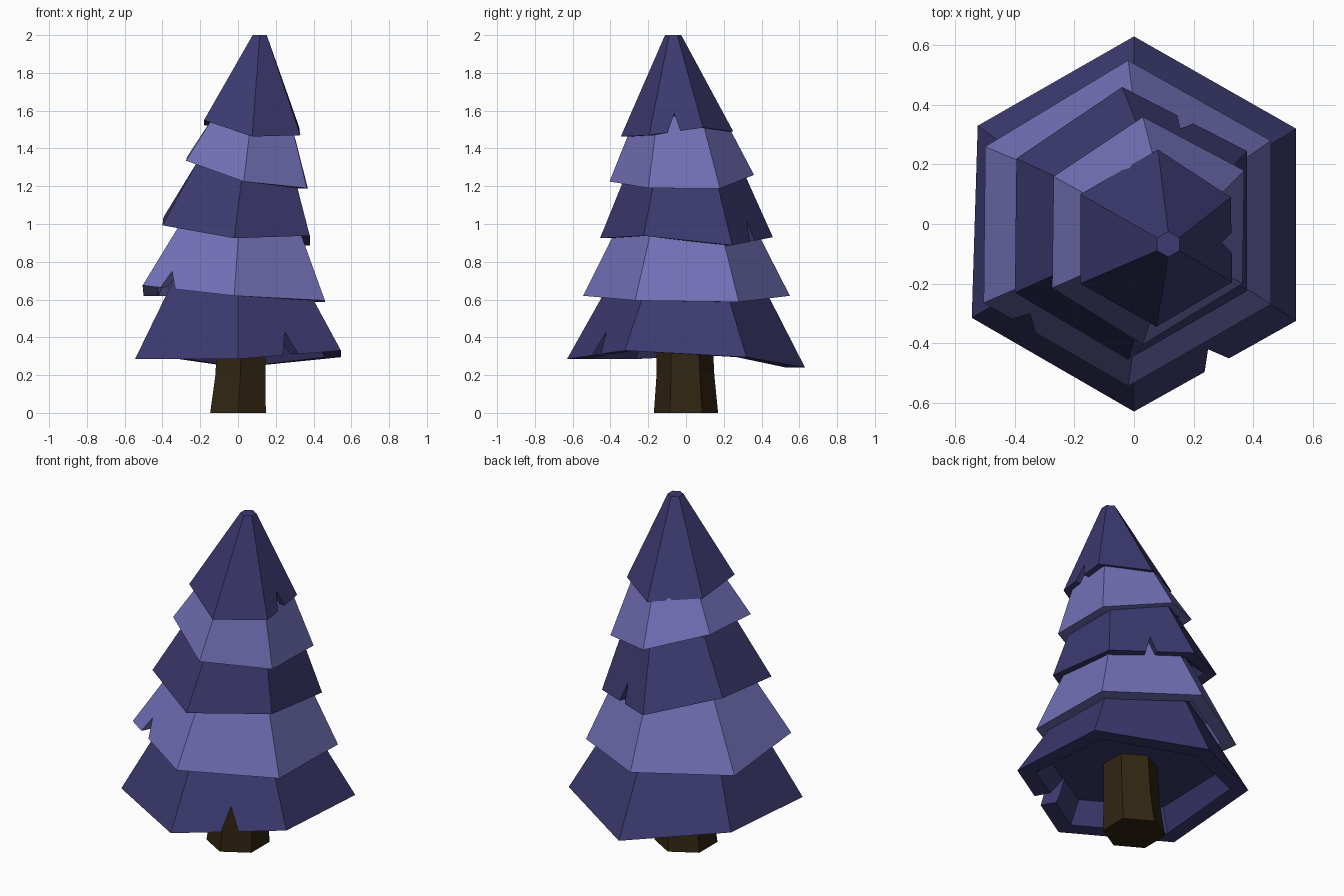
import bpy, bmesh, math
from mathutils import Vector

if "Cube" in bpy.data.objects:
    bpy.data.objects.remove(bpy.data.objects["Cube"])


def material(name, rgb):
    m = bpy.data.materials.new(name)
    m.diffuse_color = (*rgb, 1)
    m.use_nodes = True
    m.node_tree.nodes["Principled BSDF"].inputs["Base Color"].default_value = m.diffuse_color
    return m


DARK = material("dark indigo foliage", (0.045, 0.042, 0.16))
LIGHT = material("light violet foliage", (0.168, 0.162, 0.47))
BARK = material("brown bark", (0.030, 0.019, 0.006))


def hexagon(cx, cy, z, r):
    """Six points clockwise from +y."""
    return [Vector((cx + r * math.sin(i * math.pi / 3),
                    cy + r * math.cos(i * math.pi / 3), z)) for i in range(6)]


def loft(name, rings, mat):
    """Closed flat-shaded solid through a list of rings."""
    bm = bmesh.new()
    loops = [[bm.verts.new(p) for p in ring] for ring in rings]
    for a, b in zip(loops, loops[1:]):
        n = len(a)
        for i in range(n):
            j = (i + 1) % n
            bm.faces.new((a[i], a[j], b[j], b[i]))
    bm.faces.new(loops[0])
    bm.faces.new(loops[-1])
    bmesh.ops.recalc_face_normals(bm, faces=bm.faces)
    me = bpy.data.meshes.new(name)
    bm.to_mesh(me)
    bm.free()
    ob = bpy.data.objects.new(name, me)
    bpy.context.collection.objects.link(ob)
    me.materials.append(mat)
    return ob


def cut_notch(ob, x, y, z, angle, half, height):
    """Cut a triangular nick into the rim, facing outward along angle."""
    out = Vector((math.cos(angle), math.sin(angle), 0))
    side = Vector((-out.y, out.x, 0))
    up = Vector((0, 0, 1))
    c = Vector((x, y, z))
    slope = half / height
    low = 0.12
    tri = [c + up * height, c + side * (half + slope * low) - up * low,
           c - side * (half + slope * low) - up * low]
    cutter = loft("notch_cutter", [[p + out * 0.1 for p in tri],
                                   [p - out * 0.16 for p in tri]],
                  ob.data.materials[0])
    cutter.hide_render = True
    mod = ob.modifiers.new("notch", 'BOOLEAN')
    mod.operation = 'DIFFERENCE'
    mod.solver = 'EXACT'
    mod.object = cutter
    bpy.context.view_layer.objects.active = ob
    bpy.ops.object.modifier_apply(modifier=mod.name)
    bpy.data.objects.remove(cutter)


def tier(name, rim, top, mat, notch=None):
    """Hollow hexagonal skirt: ceiling, inner wall, rim, outer wall, cap."""
    rim = [Vector(p) for p in rim]
    upper = hexagon(*top)
    mid = sum(rim, Vector()) / 6

    def shrink(points, centre, k):
        return [Vector((centre.x + (p.x - centre.x) * k,
                        centre.y + (p.y - centre.y) * k, p.z)) for p in points]

    inner = shrink(rim, mid, 0.84)
    t = 0.12 / (top[2] - mid.z)
    roof = [a.lerp(b, t) for a, b in zip(rim, upper)]
    roof = shrink(roof, sum(roof, Vector()) / 6, 0.82)
    for p in roof:
        p.z = mid.z + 0.12
    ob = loft(name, [roof, inner, rim, upper], mat)
    if notch:
        cut_notch(ob, *notch)


# Trunk with a slight bend
loft("trunk", [hexagon(0, 0, 0, 0.17), hexagon(0.013, -0.003, 0.2, 0.153),
               hexagon(0.02, -0.01, 0.5, 0.145)], BARK)

# Five drooping branch tiers, bottom to top
tier("bottom_tier",
     [(0, .63, .24), (.545, .32, .295), (.545, -.325, .33),
      (0, -.63, .285), (-.545, -.315, .285), (-.525, .33, .315)],
     (0, 0, .72, .385), DARK,
     (.28, -.475, .305, math.radians(-60), .048, .125))
tier("second_tier",
     [(-.02, .55, .62), (.46, .28, .587), (.46, -.27, .595),
      (-.02, -.545, .62), (-.505, -.265, .675), (-.5, .26, .618)],
     (.01, 0, 1.05, .33), LIGHT,
     (-.372, -.34, .66, math.radians(-120), .045, .09))
tier("third_tier",
     [(-.04, .46, .93), (.38, .245, .887), (.38, -.225, .938),
      (-.02, -.455, .925), (-.4, -.23, .993), (-.395, .22, 1.035)],
     (.03, -.005, 1.32, .29), DARK,
     (.172, .352, .908, math.radians(62), .03, .11))
tier("fourth_tier",
     [(.03, .36, 1.26), (.37, .18, 1.188), (.365, -.2, 1.19),
      (.03, -.405, 1.225), (-.275, -.215, 1.335), (-.27, .16, 1.355)],
     (.072, -.035, 1.57, .232), LIGHT)
tier("top_tier",
     [(.08, .25, 1.49), (.325, .09, 1.51), (.33, -.195, 1.47),
      (.075, -.345, 1.463), (-.18, -.2, 1.55), (-.18, .1, 1.523)],
     (.115, -.068, 2.0, .043), DARK,
     (.33, -.062, 1.49, 0, .033, .095))
